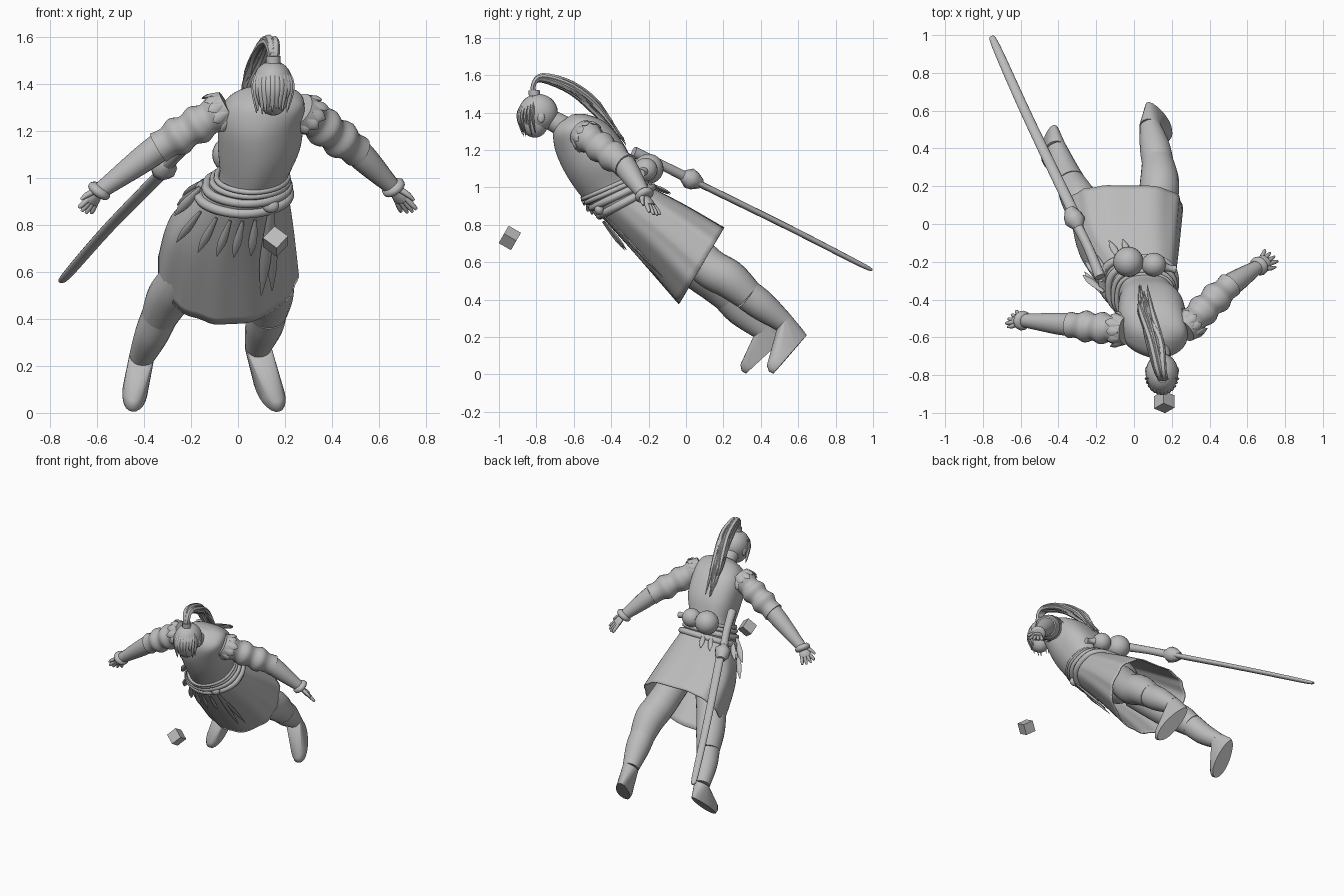
import bpy, bmesh, math, random
from mathutils import Vector as V, Euler

random.seed(4)
if "Cube" in bpy.data.objects:
    bpy.data.objects.remove(bpy.data.objects["Cube"])

grey = bpy.data.materials.new("plain_grey")
grey.use_nodes = True
grey.diffuse_color = (0.5, 0.5, 0.5, 1)
grey.node_tree.nodes["Principled BSDF"].inputs["Base Color"].default_value = (0.5, 0.5, 0.5, 1)


def finish(name, bm, angle=50):
    bmesh.ops.recalc_face_normals(bm, faces=bm.faces[:])
    mesh = bpy.data.meshes.new(name)
    bm.to_mesh(mesh)
    bm.free()
    mesh.materials.append(grey)
    ob = bpy.data.objects.new(name, mesh)
    bpy.context.collection.objects.link(ob)
    bpy.ops.object.select_all(action='DESELECT')
    ob.select_set(True)
    bpy.context.view_layer.objects.active = ob
    bpy.ops.object.shade_smooth_by_angle(angle=math.radians(angle))
    return ob


def spline(keys, steps):
    """Catmull-Rom through tuples of any length."""
    keys = [keys[0]] + list(keys) + [keys[-1]]
    out = []
    for i in range(1, len(keys) - 2):
        for s in range(steps):
            t = s / steps
            out.append([0.5 * (2 * b + (c - a) * t + (2 * a - 5 * b + 4 * c - d) * t * t
                        + (3 * b - a - 3 * c + d) * t ** 3) for a, b, c, d in zip(*keys[i - 1:i + 3])])
    return out + [list(keys[-1])]


def loft(name, rings, closed=False, caps=True):
    bm = bmesh.new()
    vs = [[bm.verts.new(p) for p in r] for r in rings]
    n = len(vs[0])
    for i in range(len(vs) if closed else len(vs) - 1):
        a, b = vs[i], vs[(i + 1) % len(vs)]
        for j in range(n):
            bm.faces.new((a[j], a[(j + 1) % n], b[(j + 1) % n], b[j]))
    if caps and not closed:
        bm.faces.new(vs[0])
        bm.faces.new(vs[-1])
    return finish(name, bm)


def tube(name, keys, n=12, steps=4, flat=1, side=(1, 0, 0), closed=False):
    """Round or flattened tube through (x, y, z, radius) keys."""
    pts = keys if closed else spline(keys, steps)
    rings, u = [], V(side)
    for i, p in enumerate(pts):
        nxt = pts[(i + 1) % len(pts)] if closed else pts[min(i + 1, len(pts) - 1)]
        prv = pts[i - 1] if closed else pts[max(i - 1, 0)]
        d = (V(nxt[:3]) - V(prv[:3])).normalized()
        u = (u - d * u.dot(d)).normalized()
        w = d.cross(u)
        rings.append([V(p[:3]) + p[3] * (u * math.cos(k * math.tau / n) + w * flat * math.sin(k * math.tau / n))
                      for k in range(n)])
    return loft(name, rings, closed)


def ball(name, loc, size, rot=(0, 0, 0)):
    bm = bmesh.new()
    bmesh.ops.create_uvsphere(bm, u_segments=24, v_segments=14, radius=1)
    turn = Euler(rot).to_matrix()
    for v in bm.verts:
        v.co = turn @ V([a * b for a, b in zip(v.co, size)]) + V(loc)
    return finish(name, bm)


def leaf(name, a, b, r, flat=0.35, side=(1, 0, 0)):
    a, b = V(a), V(b)
    m = a.lerp(b, 0.6)
    tube(name, [(*a, r * 0.4), (*m, r), (*b, r * 0.1)], 8, 4, flat, side)


# Cross-sections of the leaning body: centre x, half width, front y z, back y z
TORSO = [(0.135, 0.06, -0.71, 1.32, -0.61, 1.39), (0.125, 0.15, -0.71, 1.26, -0.53, 1.39),
         (0.10, 0.18, -0.69, 1.17, -0.42, 1.34), (0.09, 0.175, -0.63, 1.05, -0.32, 1.21),
         (0.065, 0.145, -0.55, 0.94, -0.27, 1.07), (0.03, 0.16, -0.48, 0.88, -0.2, 1.01)]
SKIRT = [(0.06, 0.15, -0.55, 0.94, -0.27, 1.06), (0.025, 0.19, -0.46, 0.85, -0.18, 1.0),
         (-0.03, 0.265, -0.27, 0.64, 0.0, 0.905), (-0.045, 0.3, -0.04, 0.375, 0.205, 0.785)]


def section(key, a, fold=0.0, grow=1.0):
    cx, rx, fy, fz, by, bz = key
    mid, half = V((cx, (fy + by) / 2, (fz + bz) / 2)), V((0, (by - fy) / 2, (bz - fz) / 2))
    c, s = math.cos(a), math.sin(a)
    pw = 0.7 if s > 0 else 1.08
    k = grow * (1 + fold * math.cos(11 * a + math.sin(3 * a)))
    return mid + k * (V((rx * math.copysign(abs(c) ** pw, c), 0, 0)) + half * math.copysign(abs(s) ** pw, s))


N = 64
ANG = [i * math.tau / N for i in range(N)]
loft("tunic", [[section(k, a) for a in ANG] for k in spline(TORSO, 5)])
skirt_keys = spline(SKIRT, 6)
last = len(skirt_keys) - 1
skirt = loft("skirt", [[section(k, a, 0.018 * i / last) for a in ANG] for i, k in enumerate(skirt_keys)], caps=False)
cloth = skirt.modifiers.new("cloth", 'SOLIDIFY')
cloth.thickness = 0.008
ball("hips", (-0.01, -0.2, 0.83), (0.17, 0.14, 0.16))

# Waist sash rolls, belt and hanging pieces
for i, r in ((0, 0.012), (2, 0.014), (4, 0.02), (6, 0.022)):
    tube("sash_roll", [(*section(skirt_keys[i], a, 0, 1.01), r) for a in ANG], 8, closed=True)
for deg in (214, 238, 255, 271, 287):
    a = math.radians(deg)
    leaf("belt_feather", section(skirt_keys[7], a, 0, 1.08), section(skirt_keys[11], a, 0, 1.15), 0.018, 0.5)
for deg in (97, 112, 150, 172):
    a = math.radians(deg)
    leaf("back_feather", section(skirt_keys[5], a, 0, 1.1), section(skirt_keys[9], a, 0, 1.13), 0.018, 0.5)
leaf("hip_feather", (-0.16, -0.36, 0.96), (-0.27, -0.27, 0.84), 0.022, 0.5)
a = math.radians(305)
ball("belt_knot", section(skirt_keys[5], a, 0, 1.08), (0.035, 0.025, 0.03))
for da in (-0.12, 0.05):
    leaf("sash_tail", section(skirt_keys[5], a, 0, 1.1), section(skirt_keys[15], a + da, 0, 1.1), 0.024)

# Gourd on the back of the belt
ball("gourd_large", (-0.03, -0.2, 1.1), (0.08, 0.08, 0.08))
ball("gourd_small", (0.105, -0.215, 1.095), (0.065, 0.063, 0.063))
tube("gourd_stem", [(0.14, -0.22, 1.09, 0.03), (0.19, -0.235, 1.08, 0.018), (0.22, -0.24, 1.075, 0.022)], 10)

# Sheathed sword
tube("sword_sheath", [(-0.3, 0.02, 1.045, 0.03), (-0.55, 0.54, 0.79, 0.027), (-0.73, 0.94, 0.585, 0.022),
                      (-0.755, 0.995, 0.56, 0.004)], 12, 4, 0.6)
tube("sword_hilt", [(-0.18, -0.28, 1.19, 0.03), (-0.24, -0.13, 1.12, 0.026), (-0.31, 0.01, 1.05, 0.028)], 12)
tube("sword_guard", [(-0.295, -0.02, 1.065, 0.028), (-0.31, 0.015, 1.05, 0.056), (-0.325, 0.045, 1.035, 0.05),
                     (-0.34, 0.08, 1.02, 0.028)], 8, 1)


# Legs with gathered trousers, and boots
def leg(side, path, heel, toe):
    tube(side + "_trouser", path[:4], 20, 6)
    tube(side + "_boot_shaft", path[3:], 20, 5)
    heel, toe = V(heel), V(toe)
    d = (toe - heel).normalized()
    w = d.cross(V((0, 0.8, -0.6))).normalized()
    up = w.cross(d)
    if up.y > 0:
        up = -up
    mid, length = (heel + toe) / 2, (toe - heel).length / 2
    ank, rad = V(path[-1][:3]), path[-1][3]
    bm = bmesh.new()
    for i in range(24):
        c, s = math.cos(i * math.tau / 24), math.sin(i * math.tau / 24)
        for h, k in ((0, 0.95), (0.025, 1), (0.055, 0.88)):
            bm.verts.new(mid + d * c * length * k + w * s * (0.054 + 0.01 * c) * k + up * h)
        bm.verts.new(ank + d * c * rad + w * s * rad)
    bmesh.ops.convex_hull(bm, input=bm.verts[:])
    finish(side + "_boot", bm)


leg("left", [(0.08, -0.05, 0.74, 0.1), (0.125, 0.12, 0.575, 0.105), (0.135, 0.23, 0.51, 0.103),
             (0.125, 0.33, 0.425, 0.084), (0.11, 0.41, 0.365, 0.08), (0.085, 0.52, 0.28, 0.056)],
    (0.07, 0.65, 0.215), (0.18, 0.463, 0.0))
leg("right", [(-0.12, -0.12, 0.74, 0.11), (-0.235, 0.04, 0.57, 0.1), (-0.295, 0.14, 0.49, 0.095),
              (-0.335, 0.22, 0.41, 0.078), (-0.37, 0.29, 0.33, 0.072), (-0.41, 0.4, 0.24, 0.054)],
    (-0.42, 0.53, 0.2), (-0.45, 0.315, 0.0))


# Arms with puffed sleeves, cuffs, shoulder fringe and fingers
def arm(side, shoulder, elbow, wrist, tip):
    s, e, w, t = V(shoulder), V(elbow), V(wrist), V(tip)
    puffs = (0.075, 0.085, 0.07, 0.086, 0.07, 0.085, 0.066, 0.07)
    tube(side + "_sleeve", [(*s.lerp(e, -0.15 + i * 0.17), r) for i, r in enumerate(puffs)], 20, 4)
    tube(side + "_forearm", [(*e, 0.062), (*e.lerp(w, 0.35), 0.056), (*w, 0.034)], 16, 5)
    d = (t - w).normalized()
    tube(side + "_cuff", [(*(w - d * 0.028), 0.038), (*(w - d * 0.014), 0.052), (*(w + d * 0.005), 0.05),
                          (*(w + d * 0.014), 0.034)], 14, 2)
    across = d.cross(V((0.1, 0.3, 1))).normalized()
    palm = w.lerp(t, 0.5)
    tube(side + "_palm", [(*w, 0.025), (*w.lerp(t, 0.3), 0.038), (*palm, 0.036)], 12, 3, 0.5, across)
    for i in range(4):
        o = across * (i - 1.5)
        tube(side + "_finger", [(*(w.lerp(t, 0.42) + o * 0.018), 0.012), (*(w.lerp(t, 0.75) + o * 0.026), 0.011),
                                (*(t + o * 0.03 - d * 0.01 * abs(i - 1.5)), 0.006)], 8, 3)
    sign = 1 if t.y > -0.3 else -1
    o = across * sign
    tube(side + "_thumb", [(*(w + o * 0.02), 0.014), (*(w.lerp(t, 0.3) + o * 0.05), 0.012),
                           (*(w.lerp(t, 0.55) + o * 0.062), 0.006)], 8, 3)
    axis = (e - s).normalized()
    u = axis.orthogonal().normalized()
    v = axis.cross(u)
    for i in range(11):
        a = i * math.tau / 11
        r = u * math.cos(a) + v * math.sin(a)
        leaf(side + "_shoulder_fringe", s - axis * 0.035 + r * 0.075,
             s + axis * random.uniform(0.015, 0.04) + r * random.uniform(0.088, 0.1), 0.024, 0.35, axis.cross(r))


arm("left", (0.29, -0.53, 1.27), (0.5, -0.33, 1.12), (0.665, -0.22, 0.955), (0.735, -0.16, 0.85))
arm("right", (-0.08, -0.56, 1.28), (-0.33, -0.535, 1.135), (-0.595, -0.51, 0.94), (-0.66, -0.49, 0.85))

# Head and neck
tube("neck", [(0.13, -0.63, 1.31, 0.06), (0.14, -0.72, 1.36, 0.055), (0.145, -0.78, 1.38, 0.055)], 16)
ball("face", (0.15, -0.815, 1.36), (0.07, 0.078, 0.095), (0.25, 0, 0))
ball("hair_cap", (0.148, -0.79, 1.4), (0.087, 0.105, 0.1))
leaf("nose", (0.15, -0.875, 1.37), (0.15, -0.89, 1.325), 0.014, 0.8)
for sx in (-1, 1):
    ball("ear", (0.148 + sx * 0.078, -0.775, 1.375), (0.012, 0.02, 0.03))

# Fringe locks round the face
for i in range(13):
    f = (i - 6) / 6
    a = f * 1.3
    x, y = math.sin(a), -math.cos(a)
    tube("fringe_lock", [(0.15 + 0.02 * x, -0.82, 1.487, 0.01), (0.148 + 0.07 * x, -0.79 + 0.092 * y, 1.43, 0.016),
                         (0.148 + 0.08 * x, -0.79 + 0.108 * y, 1.37, 0.014),
                         (0.146 + 0.07 * x, -0.78 + 0.095 * y, random.uniform(1.27, 1.32), 0.002)], 6, 4, 0.6)

# Ponytail
for i in range(15):
    j = [random.uniform(-1, 1) for _ in range(4)]
    end = random.uniform(-0.03, 0.09)
    tube("ponytail_lock", [(0.15, -0.81, 1.48, 0.022), (0.15 + 0.012 * j[0], -0.815, 1.55, 0.018),
                           (0.135 + 0.02 * j[0], -0.765, 1.585 + 0.012 * j[1], 0.018),
                           (0.105 + 0.035 * j[0], -0.61, 1.53 + 0.025 * j[1], 0.018),
                           (0.065 + 0.035 * j[2], -0.47, 1.415 + 0.035 * j[1], 0.016),
                           (0.045 + 0.03 * j[2], -0.345 - end, 1.28 + 0.03 * j[3] + end, 0.002)], 6, 4, 0.8)
tube("hair_tie", [(0.15, -0.81, 1.48, 0.03), (0.15, -0.812, 1.52, 0.03)], 12, 2)

# Floating cube
bm = bmesh.new()
bmesh.ops.create_cube(bm, size=0.076)
tilt = Euler((-0.52, 0, 0)).to_matrix() @ Euler((0, 0.7, 0)).to_matrix()
for v in bm.verts:
    v.co = tilt @ v.co + V((0.16, -0.942, 0.73))
finish("floating_cube", bm, 10)
